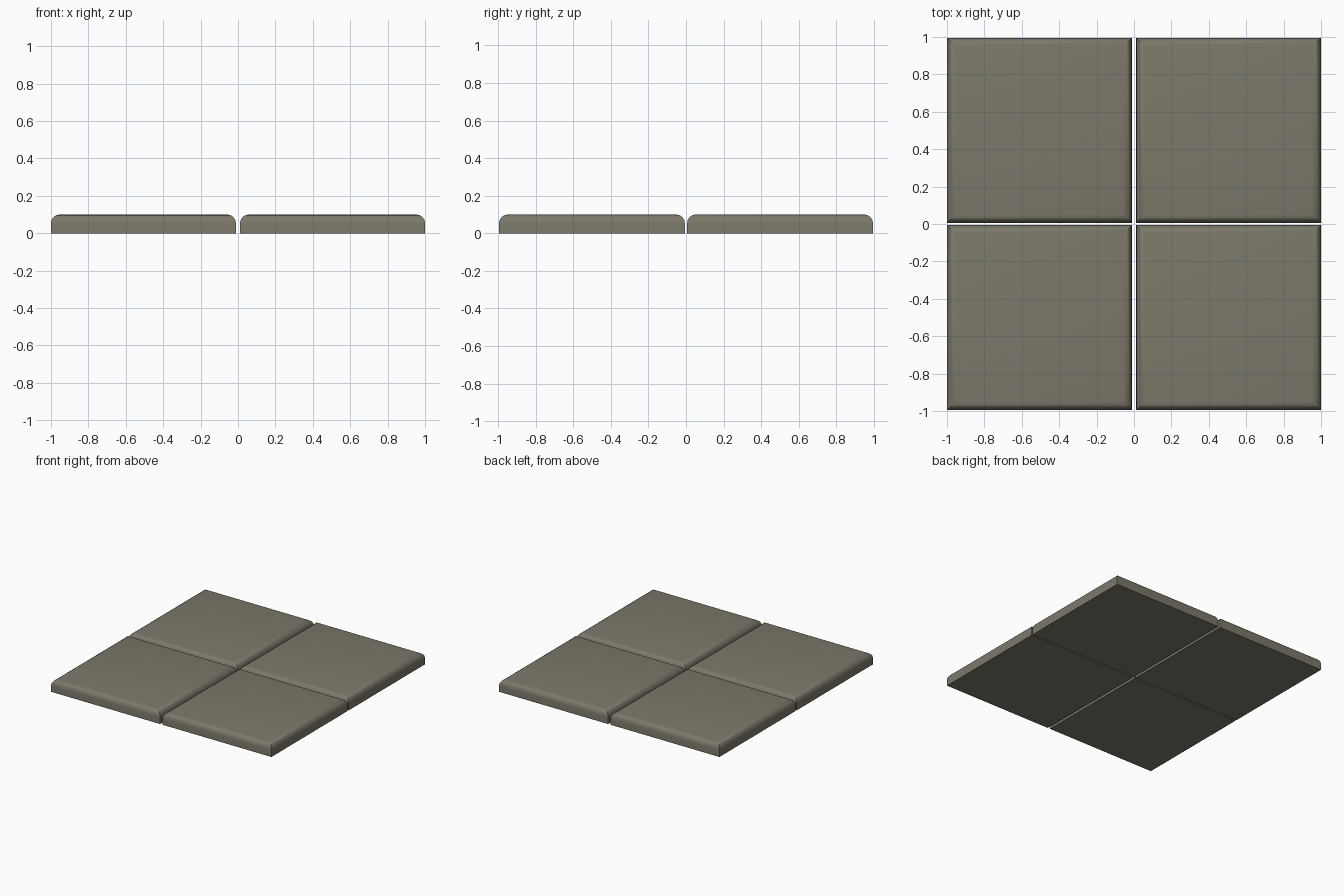
import bpy, bmesh, math

if "Cube" in bpy.data.objects:
    bpy.data.objects.remove(bpy.data.objects["Cube"])

stone = bpy.data.materials.new("grey_brown_stone")
stone.diffuse_color = (0.20, 0.19, 0.143, 1)
stone.use_nodes = True
stone.node_tree.nodes["Principled BSDF"].inputs["Base Color"].default_value = stone.diffuse_color

HALF = 0.4945      # half tile width
HEIGHT = 0.10
RADIUS = 0.046     # rounded top edge
SEGMENTS = 4


def make_tile(name, cx, cy):
    """Square paving tile with mitred corners and a rounded top edge."""
    # edge profile as (inset, height)
    profile = [(0, 0)]
    for i in range(SEGMENTS + 1):
        a = math.pi / 2 * i / SEGMENTS
        profile.append((RADIUS * (1 - math.cos(a)),
                        HEIGHT - RADIUS + RADIUS * math.sin(a)))
    bm = bmesh.new()
    rings = []
    for inset, z in profile:
        s = HALF - inset
        rings.append([bm.verts.new((x * s, y * s, z))
                      for x, y in ((-1, -1), (1, -1), (1, 1), (-1, 1))])
    for low, high in zip(rings, rings[1:]):
        for i in range(4):
            j = (i + 1) % 4
            bm.faces.new((low[i], low[j], high[j], high[i]))
    bm.faces.new(rings[-1])
    bm.faces.new(rings[0][::-1])
    mesh = bpy.data.meshes.new(name)
    bm.to_mesh(mesh)
    bm.free()
    mesh.materials.append(stone)
    tile = bpy.data.objects.new(name, mesh)
    tile.location = (cx, cy, 0)
    bpy.context.collection.objects.link(tile)
    bpy.ops.object.select_all(action='DESELECT')
    tile.select_set(True)
    bpy.context.view_layer.objects.active = tile
    bpy.ops.object.shade_smooth_by_angle(angle=math.radians(30))


# two by two grid, gap slightly wider across x than y
for sx, side in ((-1, "left"), (1, "right")):
    for sy, end in ((-1, "front"), (1, "back")):
        make_tile(f"floor_tile_{end}_{side}", sx * 0.5055, sy * 0.5005)
